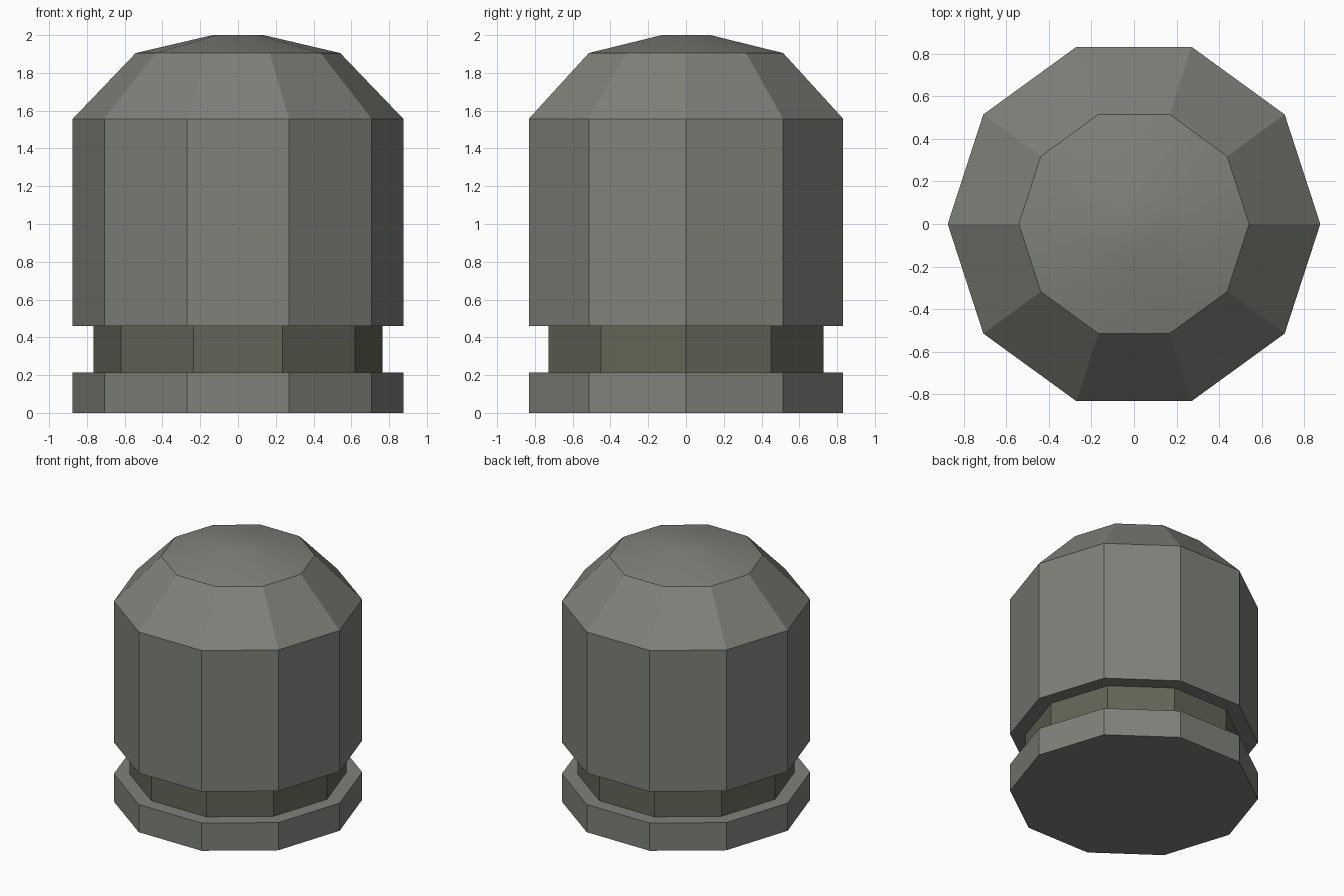
import bpy, bmesh, math

if "Cube" in bpy.data.objects:
    bpy.data.objects.remove(bpy.data.objects["Cube"])

SIDES = 10


def material(name, rgb):
    m = bpy.data.materials.new(name)
    m.diffuse_color = (*rgb, 1)
    m.use_nodes = True
    m.node_tree.nodes["Principled BSDF"].inputs["Base Color"].default_value = m.diffuse_color
    return m


def lathe(name, profile, mat, smooth_above=None):
    """Revolve (radius, height) points into a closed ten-sided solid."""
    bm = bmesh.new()
    rings = [[bm.verts.new((r * math.cos(math.tau * i / SIDES),
                            r * math.sin(math.tau * i / SIDES), z))
              for i in range(SIDES)] for r, z in profile]
    for low, high in zip(rings, rings[1:]):
        for i in range(SIDES):
            j = (i + 1) % SIDES
            bm.faces.new((low[i], low[j], high[j], high[i]))
    bm.faces.new(rings[0][::-1])
    bm.faces.new(rings[-1])
    bm.normal_update()
    if smooth_above is not None:
        for f in bm.faces:
            f.smooth = f.calc_center_median().z > smooth_above
    mesh = bpy.data.meshes.new(name)
    bm.to_mesh(mesh)
    bm.free()
    mesh.materials.append(mat)
    obj = bpy.data.objects.new(name, mesh)
    bpy.context.collection.objects.link(obj)
    return obj


shell = material("shell_grey", (0.21, 0.22, 0.195))
dark = material("groove_olive", (0.125, 0.13, 0.095))

# Bottom flange
lathe("base_rim", [(0.875, 0), (0.875, 0.215)], shell)
# Recessed groove between flange and body
lathe("groove", [(0.765, 0.215), (0.765, 0.46)], dark)
# Main barrel with faceted dome and softly shaded cap
lathe("domed_body", [(0.875, 0.46), (0.875, 1.557), (0.541, 1.905), (0.135, 2.0)],
      shell, smooth_above=1.91)
